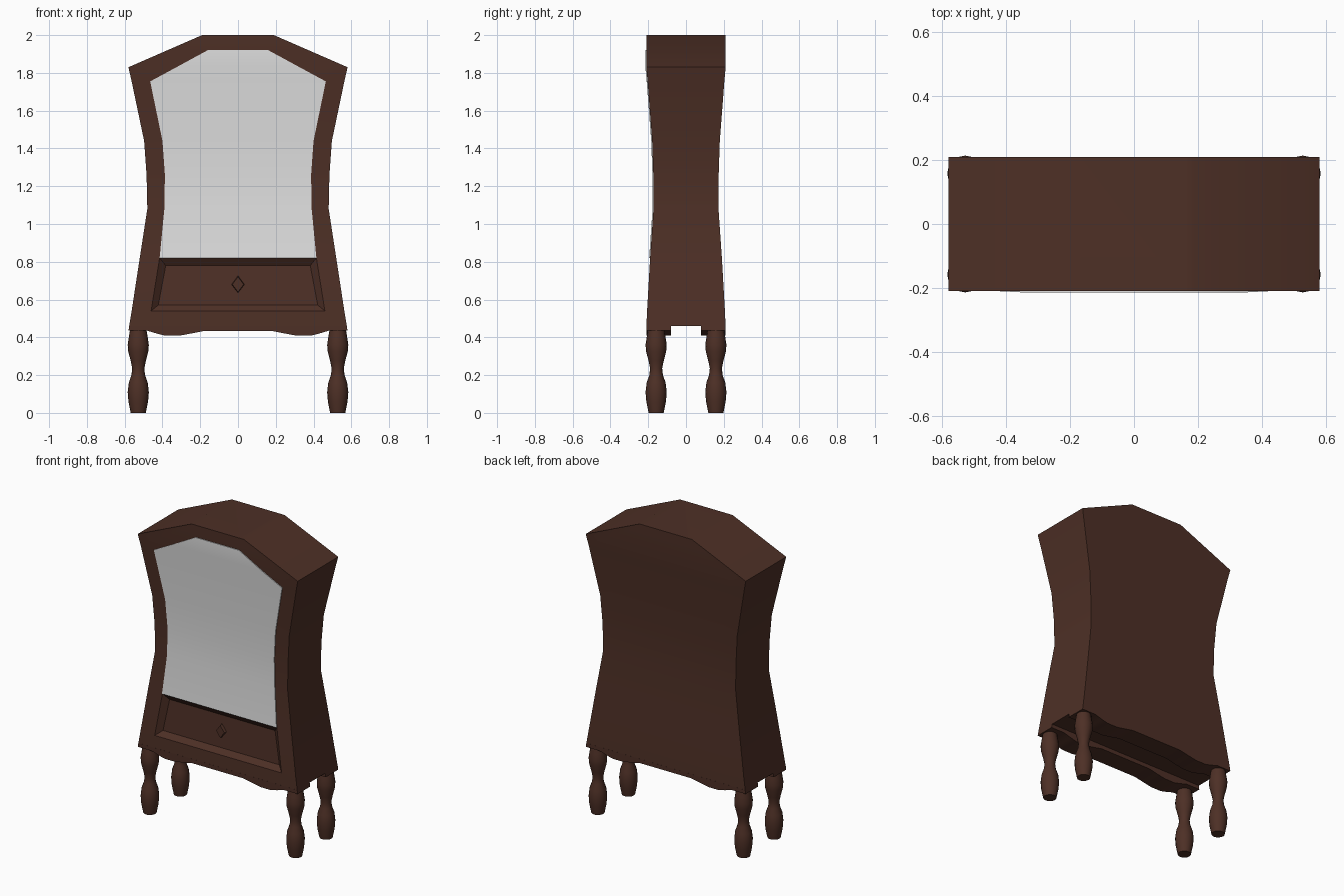
import bpy, bmesh, math

if "Cube" in bpy.data.objects:
    bpy.data.objects.remove(bpy.data.objects["Cube"])


def material(name, rgb):
    m = bpy.data.materials.new(name)
    m.diffuse_color = (*rgb, 1)
    m.use_nodes = True
    m.node_tree.nodes["Principled BSDF"].inputs["Base Color"].default_value = m.diffuse_color
    return m


wood = material("dark_wood", (0.075, 0.029, 0.019))
silver = material("mirror_grey", (0.75, 0.75, 0.75))


def finish(bm, name, mat, smooth=True):
    bmesh.ops.recalc_face_normals(bm, faces=bm.faces)
    me = bpy.data.meshes.new(name)
    bm.to_mesh(me)
    bm.free()
    me.materials.append(mat)
    ob = bpy.data.objects.new(name, me)
    bpy.context.collection.objects.link(ob)
    if smooth:
        bpy.ops.object.select_all(action='DESELECT')
        bpy.context.view_layer.objects.active = ob
        ob.select_set(True)
        bpy.ops.object.shade_smooth_by_angle(angle=math.radians(30))
    return ob


def loft(rings):
    """Closed skin through equal-length rings of points."""
    bm = bmesh.new()
    vs = [[bm.verts.new(p) for p in r] for r in rings]
    n = len(vs[0])
    for a, b in zip(vs, vs[1:]):
        for i in range(n):
            j = (i + 1) % n
            bm.faces.new((a[i], a[j], b[j], b[i]))
    bm.faces.new(vs[0])
    bm.faces.new(vs[-1])
    bmesh.ops.recalc_face_normals(bm, faces=bm.faces)
    return bm


# Waisted cabinet body: height, half width, half depth, inner half width
rows = [(0.46, 0.576, 0.2095, 0.475), (0.54, 0.563, 0.206, 0.46),
        (0.82, 0.520, 0.190, 0.415), (1.08, 0.480, 0.172, 0.390),
        (1.26, 0.484, 0.173, 0.387), (1.44, 0.497, 0.179, 0.400),
        (1.755, 0.563, 0.203, 0.465), (1.83, 0.58, 0.21, 0.465),
        (2.0, 0.19, 0.21, 0.16)]
bm = loft([[(x, -d, z) for x in (-w, -i, i, w)] +
           [(x, d, z) for x in (w, i, -i, -w)] for z, w, d, i in rows])

# Sunken panel on the lower front
panel = [f for f in bm.faces if f.normal.y < -0.9 and
         abs(f.calc_center_median().x) < 0.01 and
         0.6 < f.calc_center_median().z < 0.75]
bmesh.ops.inset_individual(bm, faces=panel, thickness=0.05, depth=-0.03)
finish(bm, "cabinet_body", wood)

# Mirror plate following the curve of the front
glass = [(z, i, d) for z, w, d, i in rows[2:7]] + [(1.83, 0.326, 0.21), (1.922, 0.157, 0.21)]
bm = loft([[(-i, -d - 0.005, z), (i, -d - 0.005, z),
            (i, -d + 0.003, z), (-i, -d + 0.003, z)] for z, i, d in glass])
finish(bm, "mirror_glass", silver)

# Wavy aprons, front and back
half = [(0.576, 0.46), (0.58, 0.435), (0.48, 0.435), (0.43, 0.42), (0.385, 0.409),
        (0.31, 0.409), (0.25, 0.42), (0.185, 0.433)]
outline = half + [(-x, z) for x, z in reversed(half)]
for side, name in ((-1, "front_apron"), (1, "back_apron")):
    bm = loft([[(x, side * y, z) for x, z in outline] for y in (0.08, 0.21)])
    finish(bm, name, wood)

# Turned legs
profile = [(0.040, 0.0), (0.052, 0.06), (0.056, 0.11), (0.050, 0.16), (0.036, 0.20),
           (0.032, 0.235), (0.040, 0.275), (0.053, 0.325), (0.056, 0.36), (0.050, 0.40),
           (0.044, 0.437)]
for sx in (-1, 1):
    for sy, name in ((-1, "front_leg"), (1, "back_leg")):
        bm = loft([[(sx * 0.528 + r * math.cos(k * math.pi / 8),
                     sy * 0.158 + r * math.sin(k * math.pi / 8), z)
                    for k in range(16)] for r, z in profile])
        finish(bm, name, wood)

# Diamond knob
bm = bmesh.new()
bmesh.ops.create_cone(bm, cap_ends=True, segments=4, radius1=0.5, radius2=0.42, depth=1)
knob = finish(bm, "diamond_knob", wood, False)
knob.scale = (0.072, 0.096, 0.026)
knob.rotation_euler = (math.radians(90), 0, 0)
knob.location = (0, -0.172, 0.68)
